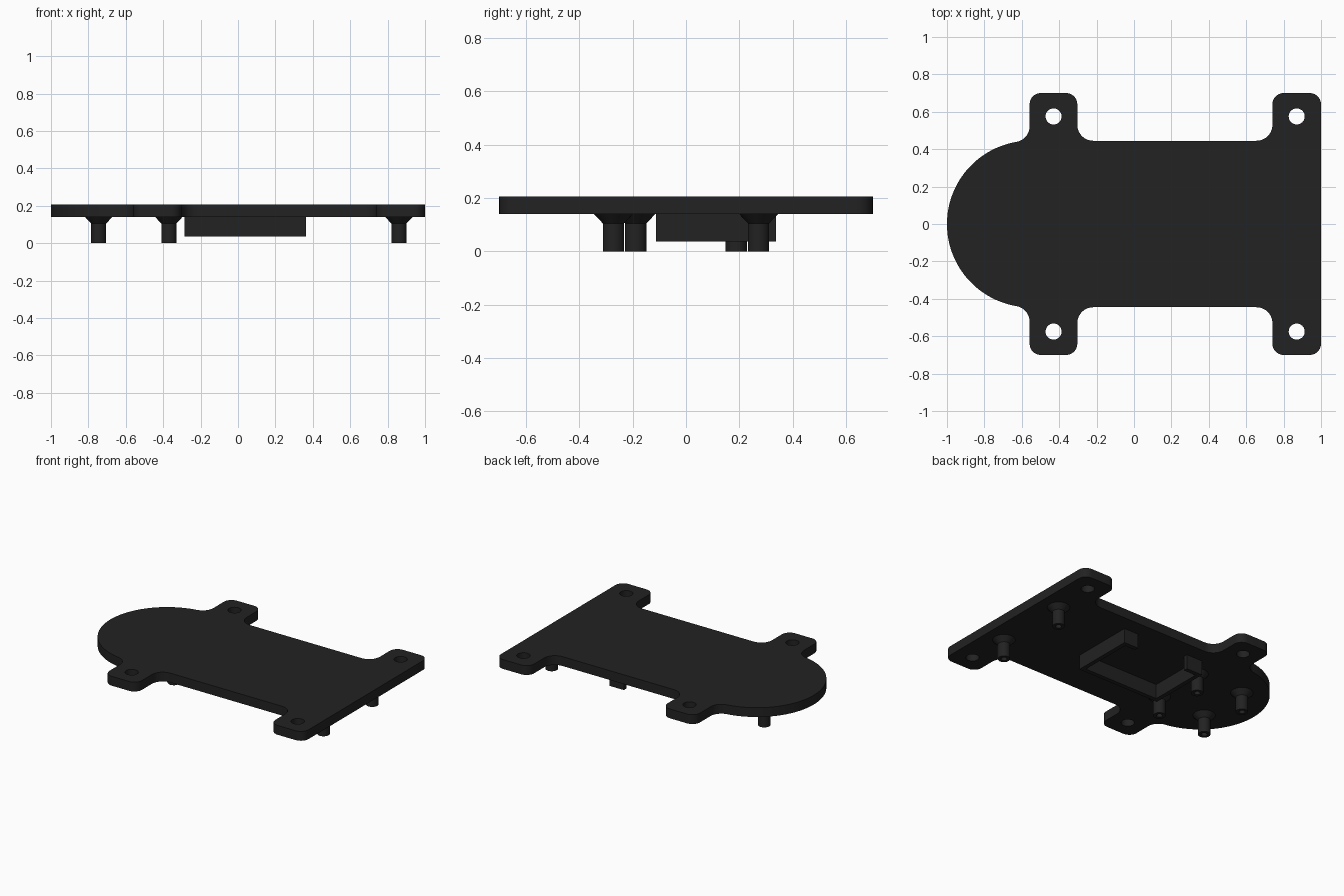
import bpy, bmesh, math
from math import cos, sin, pi, radians

if "Cube" in bpy.data.objects:
    bpy.data.objects.remove(bpy.data.objects["Cube"])

mat = bpy.data.materials.new("charcoal plastic")
mat.diffuse_color = (0.016, 0.016, 0.016, 1)
mat.use_nodes = True
mat.node_tree.nodes["Principled BSDF"].inputs["Base Color"].default_value = mat.diffuse_color

Z0, Z1 = 0.14, 0.206          # plate bottom and top


def finish(obj, angle=30):
    obj.data.materials.clear()
    obj.data.materials.append(mat)
    bpy.ops.object.select_all(action='DESELECT')
    obj.select_set(True)
    bpy.context.view_layer.objects.active = obj
    bpy.ops.object.shade_smooth_by_angle(angle=radians(angle))


def arc(cx, cy, r, a0, a1, n=10):
    """Points along an arc, angles in degrees."""
    return [(cx + r * cos(radians(a0 + (a1 - a0) * i / n)),
             cy + r * sin(radians(a0 + (a1 - a0) * i / n))) for i in range(n + 1)]


def slab(name, loops, z0, z1):
    """Extrude a closed outline (with optional hole loops) between two heights."""
    cu = bpy.data.curves.new(name, 'CURVE')
    cu.dimensions = '2D'
    cu.fill_mode = 'BOTH'
    cu.extrude = (z1 - z0) / 2
    for pts in loops:
        sp = cu.splines.new('POLY')
        sp.points.add(len(pts) - 1)
        for p, (x, y) in zip(sp.points, pts):
            p.co = (x, y, 0, 1)
        sp.use_cyclic_u = True
    tmp = bpy.data.objects.new(name + "_curve", cu)
    bpy.context.collection.objects.link(tmp)
    dg = bpy.context.evaluated_depsgraph_get()
    me = bpy.data.meshes.new_from_object(tmp.evaluated_get(dg))
    bpy.data.objects.remove(tmp)
    bm = bmesh.new()
    bm.from_mesh(me)
    bmesh.ops.remove_doubles(bm, verts=bm.verts, dist=1e-5)
    bmesh.ops.recalc_face_normals(bm, faces=bm.faces)
    bmesh.ops.translate(bm, verts=bm.verts, vec=(0, 0, (z0 + z1) / 2))
    bm.to_mesh(me)
    bm.free()
    obj = bpy.data.objects.new(name, me)
    bpy.context.collection.objects.link(obj)
    finish(obj)
    return obj


def lathe(name, profile, x, y, steps=32):
    """Spin an (r, z) profile about a vertical axis."""
    bm = bmesh.new()
    vs = [bm.verts.new((r, 0, z)) for r, z in profile]
    es = [bm.edges.new(p) for p in zip(vs, vs[1:])]
    bmesh.ops.spin(bm, geom=vs + es, cent=(0, 0, 0), axis=(0, 0, 1),
                   angle=2 * pi, steps=steps)
    bmesh.ops.remove_doubles(bm, verts=bm.verts, dist=1e-5)
    bmesh.ops.recalc_face_normals(bm, faces=bm.faces)
    me = bpy.data.meshes.new(name)
    bm.to_mesh(me)
    bm.free()
    obj = bpy.data.objects.new(name, me)
    obj.location = (x, y, 0)
    bpy.context.collection.objects.link(obj)
    finish(obj)


# Plate: round nose, straight body, four filleted ears with screw holes
R, F, C = 0.445, 0.085, 0.06       # nose, fillet and ear corner radii
NX = -1 + R                        # nose centre
E0, E1, E2, TOP = -0.558, -0.303, 0.74, 0.70
fx = E0 - F
fy = math.sqrt((R + F) ** 2 - (fx - NX) ** 2)
touch = math.degrees(math.atan2(fy, fx - NX))
half = (arc(1 - C, TOP - C, C, 0, 90)
        + arc(E2 + C, TOP - C, C, 90, 180)
        + arc(E2 - F, R + F, F, 0, -90)
        + arc(E1 + F, R + F, F, 270, 180)
        + arc(E1 - C, TOP - C, C, 0, 90)
        + arc(E0 + C, TOP - C, C, 90, 180)
        + arc(fx, fy, F, 0, touch - 180)
        + arc(NX, 0, R, touch, 180, 28)[1:])
outline = half + [(x, -y) for x, y in reversed(half[:-1])]
holes = [arc(x, s * 0.575, 0.043, 0, 360 * 31 / 32, 31)
         for x in (-0.43, 0.87) for s in (1, -1)]
slab("mounting_plate", [outline] + holes, Z0, Z1)

# Thin-walled holder under the plate, open along the middle of its back wall
X0, X1, Y0, Y1, T = -0.285, 0.363, -0.112, 0.338, 0.03
G0, G1 = -0.16, 0.25
slab("holder_wall", [[(G0, Y1), (X0, Y1), (X0, Y0), (X1, Y0), (X1, Y1), (G1, Y1),
                      (G1, Y1 - T), (X1 - T, Y1 - T), (X1 - T, Y0 + T),
                      (X0 + T, Y0 + T), (X0 + T, Y1 - T), (G0, Y1 - T)]],
     0.037, Z0 + 0.004)

# Standoff posts with flared roots and blind screw holes
post = [(0.0, 0.08), (0.02, 0.08), (0.02, 0.0), (0.04, 0.0),
        (0.04, 0.105), (0.073, Z0), (0.073, Z0 + 0.004), (0.0, Z0 + 0.004)]
for x, y in ((-0.745, 0.188), (-0.37, 0.188), (0.86, 0.272)):
    for s in (1, -1):
        lathe("standoff_post", post, x, s * y)
